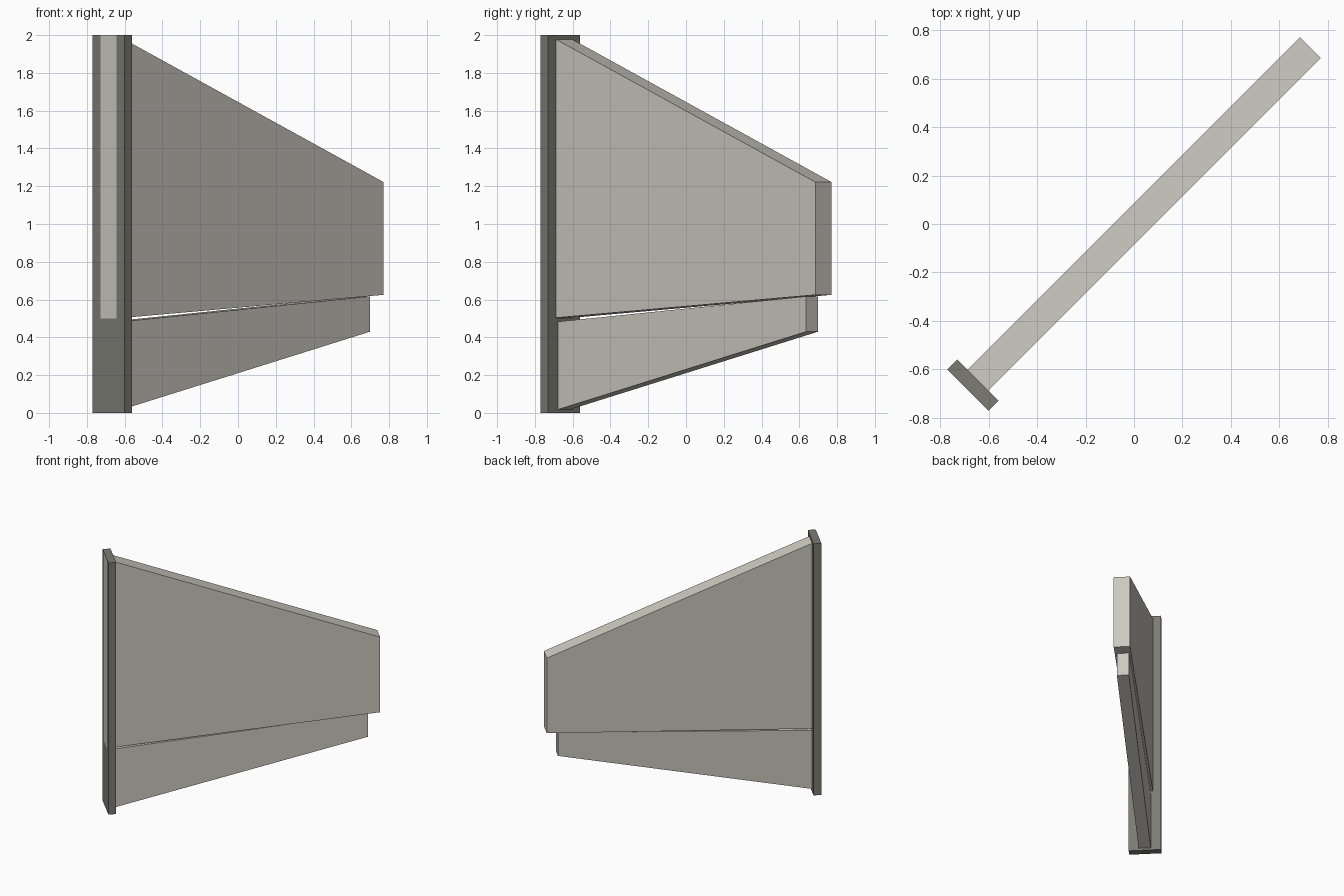
import bpy, math
from mathutils import Matrix

cube = bpy.data.objects.get("Cube")
if cube:
    bpy.data.objects.remove(cube, do_unlink=True)


def material(name, color):
    mat = bpy.data.materials.new(name)
    mat.use_nodes = True
    mat.diffuse_color = color
    mat.node_tree.nodes["Principled BSDF"].inputs["Base Color"].default_value = color
    return mat


light = material("warm light grey", (0.60, 0.585, 0.52, 1))
dark = material("dark grey", (0.20, 0.20, 0.175, 1))
DIAGONAL = Matrix.Rotation(math.radians(45), 4, "Z")


def slab(name, outline, thickness, mat):
    """Extrude a four-sided (length, height) outline evenly about the diagonal plane."""
    h = thickness / 2
    verts = [(s, y, z) for y in (-h, h) for s, z in outline]
    n = len(outline)
    faces = [tuple(range(n)), tuple(reversed(range(n, 2 * n)))]
    faces += [(i, i + n, (i + 1) % n + n, (i + 1) % n) for i in range(n)]
    mesh = bpy.data.meshes.new(name)
    mesh.from_pydata(verts, [], faces)
    mesh.transform(DIAGONAL)
    mesh.materials.append(mat)
    obj = bpy.data.objects.new(name, mesh)
    bpy.context.collection.objects.link(obj)
    return obj


OUTER, INNER = -0.969, -0.912

# Upright post across the root of the panels
slab("root_post", [(OUTER, 0), (INNER, 0), (INNER, 2), (OUTER, 2)], 0.24, dark)

# Main tapered panel, its end showing flush through the post
slab("main_panel", [(OUTER - 0.001, 0.5), (1.029, 0.625), (1.029, 1.222), (OUTER - 0.001, 2)],
     0.122, light)

# Thinner flap below the main panel
slab("lower_flap", [(-0.93, 0.014), (0.944, 0.43), (0.944, 0.617), (-0.93, 0.482)],
     0.09, light)
